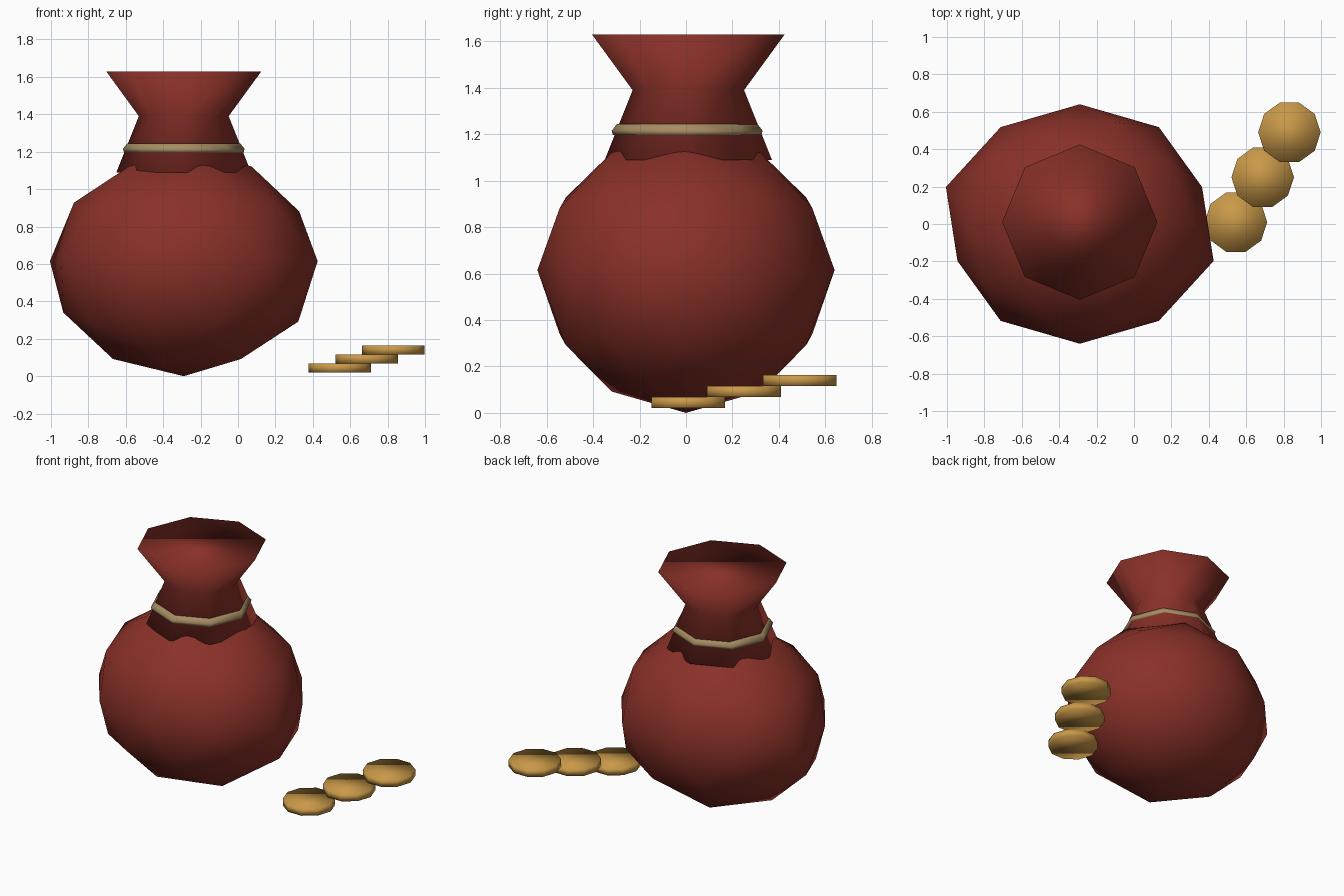
import bpy, bmesh, math

if "Cube" in bpy.data.objects:
    bpy.data.objects.remove(bpy.data.objects["Cube"])


def material(name, rgb):
    m = bpy.data.materials.new(name)
    m.diffuse_color = (*rgb, 1.0)
    m.use_nodes = True
    m.node_tree.nodes["Principled BSDF"].inputs["Base Color"].default_value = m.diffuse_color
    return m


RED = material("red cloth", (0.25, 0.03, 0.021))
TAN = material("tan rope", (0.38, 0.265, 0.125))
GOLD = material("gold", (0.58, 0.315, 0.065))
BAG_X = -0.29


def finish(name, bm, mat):
    """Turn a bmesh into a smooth-shaded object."""
    bmesh.ops.recalc_face_normals(bm, faces=bm.faces)
    for f in bm.faces:
        f.smooth = True
    me = bpy.data.meshes.new(name)
    bm.to_mesh(me)
    bm.free()
    me.materials.append(mat)
    ob = bpy.data.objects.new(name, me)
    bpy.context.collection.objects.link(ob)
    return ob


def lathe(name, profile, sides, centre, mat, ring=False):
    """Spin (radius, z) points; cap both ends, or close the profile as a ring."""
    bm = bmesh.new()
    loops = []
    for r, z in profile:
        loops.append([bm.verts.new((centre[0] + r * math.cos(math.tau * i / sides),
                                    centre[1] + r * math.sin(math.tau * i / sides), z))
                      for i in range(sides)])
    pairs = list(zip(loops, loops[1:]))
    if ring:
        pairs.append((loops[-1], loops[0]))
    else:
        bm.faces.new(loops[0])
        bm.faces.new(loops[-1])
    for a, b in pairs:
        for i in range(sides):
            j = (i + 1) % sides
            bm.faces.new((a[i], a[j], b[j], b[i]))
    return finish(name, bm, mat)


# Sack body: squashed low-poly sphere, slightly skewed at the belly
bm = bmesh.new()
bmesh.ops.create_icosphere(bm, subdivisions=2, radius=1.0)
for v in bm.verts:
    x, y, z = v.co
    sx, sz = (0.69, 0.595) if z > 0.1 else (0.72, 0.615)
    skew = -0.1 * y if abs(z) < 0.1 and abs(x) > 0.9 else 0.0
    v.co = (BAG_X + x * sx + skew, y * 0.64, 0.615 + z * sz)
finish("sack_body", bm, RED)

# Gathered neck flaring to a closed mouth
lathe("sack_neck", [(0.36, 1.09), (0.24, 1.39), (0.415, 1.63)], 8, (BAG_X, 0.01), RED)

# Rope tied round the neck
lathe("rope_tie", [(0.27, 1.245), (0.302, 1.245), (0.325, 1.215), (0.32, 1.197), (0.27, 1.197)],
      8, (BAG_X, 0.005), TAN, ring=True)

# Row of overlapping coins, each resting on the last
for i in range(3):
    z = 0.02 + 0.048 * i
    lathe(f"coin_{i + 1}", [(0.167, z), (0.167, z + 0.048)], 10,
          (0.545 + 0.143 * i, 0.01 + 0.24 * i), GOLD)
